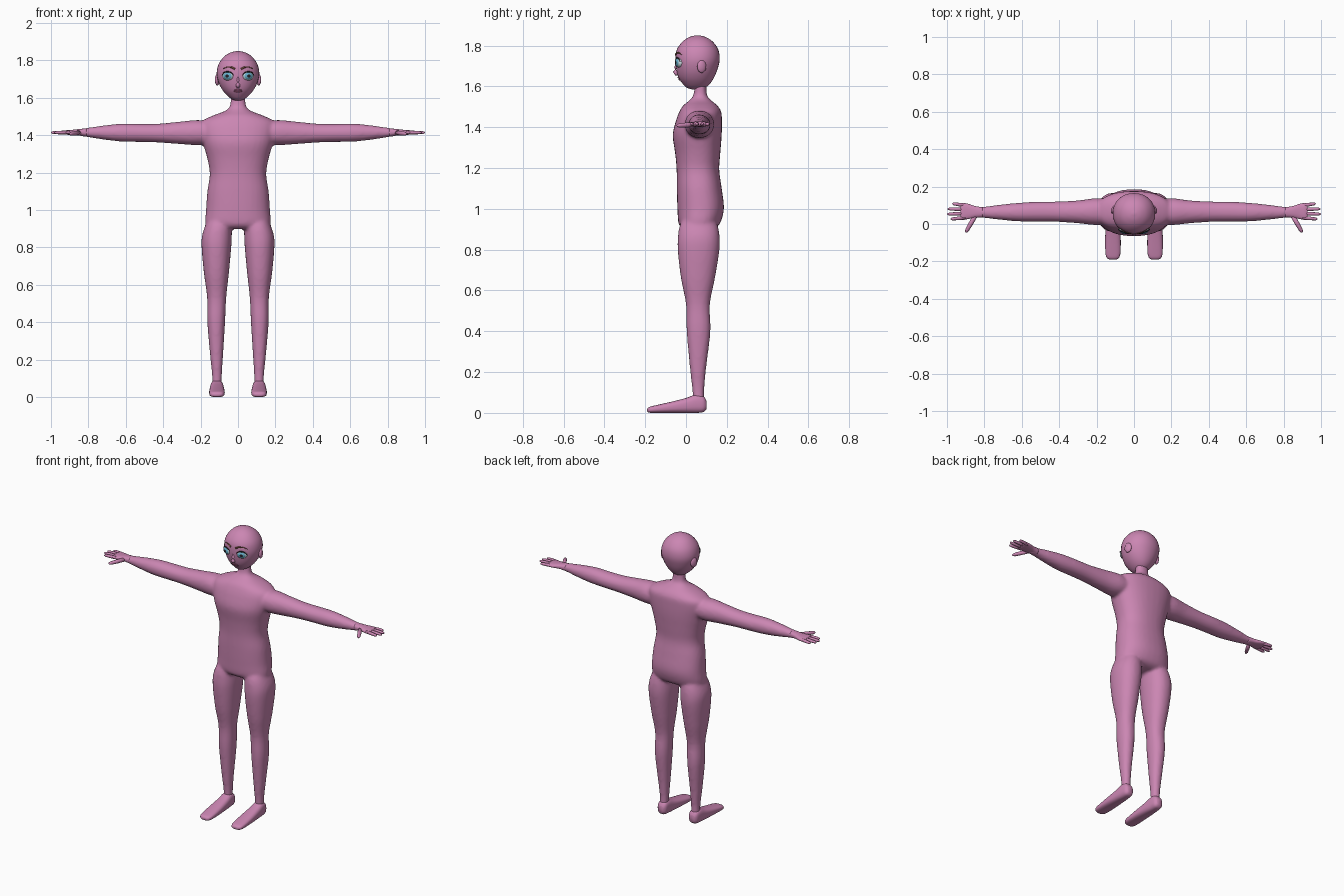
import bpy
import bmesh
from math import sin, cos, pi, radians, copysign
from mathutils import Vector, Matrix
from mathutils.bvhtree import BVHTree

if "Cube" in bpy.data.objects:
    bpy.data.objects.remove(bpy.data.objects["Cube"])


def material(name, colour):
    mat = bpy.data.materials.new(name)
    mat.use_nodes = True
    mat.diffuse_color = (*colour, 1)
    mat.node_tree.nodes["Principled BSDF"].inputs["Base Color"].default_value = (*colour, 1)
    return mat


SKIN = material("pink skin", (0.60, 0.24, 0.45))
LIP = material("lip rose", (0.36, 0.10, 0.20))
BROWN = material("brow brown", (0.16, 0.07, 0.04))
DARK = material("lash dark", (0.02, 0.015, 0.02))
BLUE = material("iris blue", (0.13, 0.42, 0.58))
WHITE = material("eye white", (0.62, 0.72, 0.78))


def bridge(bm, loops):
    """Skin a list of vertex loops and cap both ends."""
    count = len(loops[0])
    for low, high in zip(loops, loops[1:]):
        for i in range(count):
            j = (i + 1) % count
            bm.faces.new((low[i], low[j], high[j], high[i]))
    bm.faces.new(loops[0][::-1])
    bm.faces.new(loops[-1])


def smooth_rings(rings, steps):
    """Insert in-between rings along a smooth spline."""
    result = []
    last = len(rings) - 1
    for i in range(last):
        a, b, c, d = (rings[min(max(k, 0), last)] for k in range(i - 1, i + 3))
        for s in range(steps):
            t = s / steps
            result.append([q + 0.5 * t * (r - p + t * (2 * p - 5 * q + 4 * r - u
                          + t * (3 * (q - r) + u - p)))
                           for p, q, r, u in zip(a, b, c, d)])
    return result + [rings[-1]]


def loft(bm, rings, axis, power=2.2, side=1, sides=32, steps=4):
    """Each ring is a position on the axis, then two pairs of limits across it."""
    loops = []
    for t, a0, a1, b0, b1 in smooth_rings(rings, steps):
        loop = []
        for i in range(sides):
            angle = 2 * pi * i / sides
            u, v = (copysign(abs(f) ** (2 / power), f) for f in (cos(angle), sin(angle)))
            a = (a0 + a1) / 2 + u * (a1 - a0) / 2
            b = (b0 + b1) / 2 + v * (b1 - b0) / 2
            x, y, z = {"x": (t, a, b), "y": (a, t, b), "z": (a, b, t)}[axis]
            loop.append(bm.verts.new((x * side, y, z)))
        loops.append(loop)
    bridge(bm, loops)


def tube(bm, points, radii, flat=1.0, sides=12):
    """Tapered round strand through points, squashed in height by flat."""
    points = [Vector(p) for p in points]
    loops = []
    for i, (p, r) in enumerate(zip(points, radii)):
        along = (points[min(i + 1, len(points) - 1)] - points[max(i - 1, 0)]).normalized()
        across = along.cross(Vector((0, 0, 1))).normalized()
        up = across.cross(along)
        loops.append([bm.verts.new(p + r * (cos(2 * pi * k / sides) * across
                      + flat * sin(2 * pi * k / sides) * up)) for k in range(sides)])
    bridge(bm, loops)


def ball(bm, centre, size, turn=0):
    """Ellipsoid whose poles lie along y, turned about z."""
    matrix = (Matrix.Translation(centre) @ Matrix.Rotation(turn, 4, "Z")
              @ Matrix.Diagonal((*size, 1)) @ Matrix.Rotation(radians(90), 4, "X"))
    bmesh.ops.create_uvsphere(bm, u_segments=32, v_segments=20, radius=1, matrix=matrix)


def finish(bm, name, *mats):
    bmesh.ops.recalc_face_normals(bm, faces=bm.faces)
    mesh = bpy.data.meshes.new(name)
    bm.to_mesh(mesh)
    bm.free()
    obj = bpy.data.objects.new(name, mesh)
    bpy.context.collection.objects.link(obj)
    for mat in mats:
        mesh.materials.append(mat)
    mesh.polygons.foreach_set("use_smooth", [True] * len(mesh.polygons))
    return obj


def wide(rings):
    """Rings symmetric about x = 0, given by their half width."""
    return [(t, -w, w, b0, b1) for t, w, b0, b1 in rings]


# Torso and neck
body = bmesh.new()
loft(body, wide([
    (0.90, 0.14, -0.01, 0.13), (0.925, 0.174, -0.036, 0.165), (1.0, 0.171, -0.042, 0.186),
    (1.1, 0.164, -0.045, 0.175), (1.19, 0.151, -0.046, 0.163), (1.27, 0.163, -0.053, 0.168),
    (1.36, 0.188, -0.065, 0.175), (1.43, 0.203, -0.05, 0.176), (1.475, 0.192, -0.033, 0.173),
    (1.505, 0.135, -0.015, 0.155), (1.53, 0.07, 0.015, 0.125), (1.56, 0.042, 0.037, 0.102),
    (1.64, 0.04, 0.045, 0.10)]), "z", 2.3)

# Arms and legs
for side in (1, -1):
    loft(body, [
        (0.10, 0.0, 0.13, 1.36, 1.46), (0.2, -0.006, 0.138, 1.347, 1.481),
        (0.3, 0.004, 0.126, 1.352, 1.474), (0.42, 0.012, 0.12, 1.361, 1.462),
        (0.52, 0.013, 0.119, 1.364, 1.461), (0.62, 0.014, 0.113, 1.366, 1.462),
        (0.72, 0.023, 0.103, 1.377, 1.452), (0.81, 0.033, 0.092, 1.391, 1.439),
        (0.86, 0.036, 0.092, 1.398, 1.432)], "x", 2.1, side)
    loft(body, [
        (0.05, 0.088, 0.138, 0.035, 0.09), (0.12, 0.086, 0.139, 0.03, 0.09),
        (0.22, 0.08, 0.149, 0.019, 0.099), (0.4, 0.069, 0.164, 0.003, 0.12),
        (0.53, 0.063, 0.165, 0.0, 0.117), (0.66, 0.049, 0.182, -0.025, 0.142),
        (0.79, 0.037, 0.194, -0.04, 0.163), (0.86, 0.033, 0.193, -0.04, 0.165),
        (0.92, 0.035, 0.174, -0.03, 0.155), (0.97, 0.05, 0.15, 0.0, 0.13)], "z", 2.2, side)
figure = finish(body, "body", SKIN)
remesh = figure.modifiers.new("blend", "REMESH")
remesh.mode = "VOXEL"
remesh.voxel_size = 0.009
remesh.use_smooth_shade = True
relax = figure.modifiers.new("relax", "SMOOTH")
relax.iterations = 8

# Head, with its surface kept for placing the face
skull = bmesh.new()
loft(skull, wide([
    (1.585, 0.012, 0.03, 0.055), (1.592, 0.032, 0.006, 0.09), (1.61, 0.056, -0.014, 0.115),
    (1.64, 0.082, -0.035, 0.136), (1.68, 0.103, -0.047, 0.153), (1.73, 0.114, -0.052, 0.165),
    (1.78, 0.104, -0.045, 0.158), (1.82, 0.075, -0.016, 0.13), (1.842, 0.04, 0.018, 0.095),
    (1.85, 0.008, 0.05, 0.062)]), "z", 2.1)
surface = BVHTree.FromBMesh(skull)
finish(skull, "head", SKIN)


def on_face(x, z, lift=0.0):
    hit = surface.ray_cast(Vector((x, -1, z)), Vector((0, 1, 0)))[0]
    return Vector((x, hit.y - lift, z))


# Nose and mouth
nose = bmesh.new()
tube(nose, [on_face(0, z, lift) for z, lift in
            ((1.715, -0.004), (1.69, 0.002), (1.672, 0.008), (1.661, 0.003), (1.656, -0.004))],
     (0.003, 0.007, 0.011, 0.01, 0.004))
finish(nose, "nose", SKIN)
mouth = bmesh.new()
for drop, bow in ((0.003, 0.003), (-0.003, -0.001)):
    xs = [0.022 * k / 4 for k in range(-4, 5)]
    tube(mouth, [on_face(x, 1.637 + drop + bow * (1 - (x / 0.022) ** 2)) for x in xs],
         [0.001 + 0.004 * (1 - (x / 0.022) ** 2) for x in xs])
finish(mouth, "lips", LIP)

for side, label in ((1, "left"), (-1, "right")):
    # Eye: concentric zones of pupil, iris and white
    eye = bmesh.new()
    centre = on_face(0.05 * side, 1.717) + Vector((0, 0.014, 0))
    turn = Matrix.Rotation(radians(20 * side), 3, "Z")
    ball(eye, centre, (0.033, 0.026, 0.026), radians(20 * side))
    for face in eye.faces:
        local = turn.inverted() @ (face.calc_center_median() - centre)
        spread = ((local.x / 0.033) ** 2 + (local.z / 0.026) ** 2) ** 0.5
        face.material_index = 0 if spread < 0.24 else 1 if spread < 0.75 else 2
    finish(eye, label + "_eye", DARK, BLUE, WHITE)

    # Upper lash line hugging the eye
    lash = bmesh.new()
    arc = [radians(10 + 20 * k) for k in range(9)]
    tube(lash, [centre + turn @ Vector((0.032 * cos(a), -0.012 - 0.005 * sin(a),
                                        0.023 * sin(a))) for a in arc],
         [0.001 + 0.0025 * sin(a) for a in arc])
    finish(lash, label + "_lash", DARK)

    # Eyebrow
    brow = bmesh.new()
    steps = [k / 8 for k in range(9)]
    tube(brow, [on_face(side * (0.017 + 0.064 * t), 1.754 + 0.011 * sin(pi * t) ** 0.8)
                for t in steps], [0.0055 - 0.004 * t for t in steps])
    finish(brow, label + "_eyebrow", BROWN)

    # Ear
    ear = bmesh.new()
    ball(ear, (0.11 * side, 0.077, 1.697), (0.012, 0.023, 0.031), radians(20 * side))
    finish(ear, label + "_ear", SKIN)

    # Palm
    hand = bmesh.new()
    loft(hand, [
        (0.81, 0.035, 0.09, 1.393, 1.437), (0.85, 0.034, 0.096, 1.399, 1.433),
        (0.885, 0.027, 0.108, 1.401, 1.429), (0.915, 0.022, 0.112, 1.403, 1.427),
        (0.928, 0.028, 0.108, 1.408, 1.422)], "x", 2.4, side)

    # Four fingers and the thumb
    def digit(start, end, radius):
        start, end = Vector(start), Vector(end)
        tube(hand, [start.lerp(end, t) for t in (0, 0.5, 0.85, 0.96, 1)],
             [radius * f for f in (1, 1, 0.85, 0.55, 0.1)])

    for root, tip, reach in ((0.034, 0.026, 0.982), (0.056, 0.053, 1.0),
                             (0.078, 0.081, 0.997), (0.099, 0.109, 0.972)):
        digit((0.9 * side, root, 1.415), (reach * side, tip, 1.414), 0.0095)
    digit((0.845 * side, 0.05, 1.414), (0.9 * side, -0.046, 1.407), 0.012)
    finish(hand, label + "_hand", SKIN)

    # Foot
    foot = bmesh.new()
    loft(foot, [
        (-0.19, 0.095, 0.13, 0.006, 0.02), (-0.18, 0.08, 0.146, 0.001, 0.029),
        (-0.15, 0.072, 0.153, 0.0, 0.037), (-0.07, 0.071, 0.154, 0.0, 0.055),
        (0.0, 0.074, 0.151, 0.0, 0.073), (0.05, 0.078, 0.148, 0.0, 0.09),
        (0.085, 0.082, 0.143, 0.004, 0.082), (0.1, 0.094, 0.131, 0.018, 0.06)],
         "y", 2.7, side)
    finish(foot, label + "_foot", SKIN)
